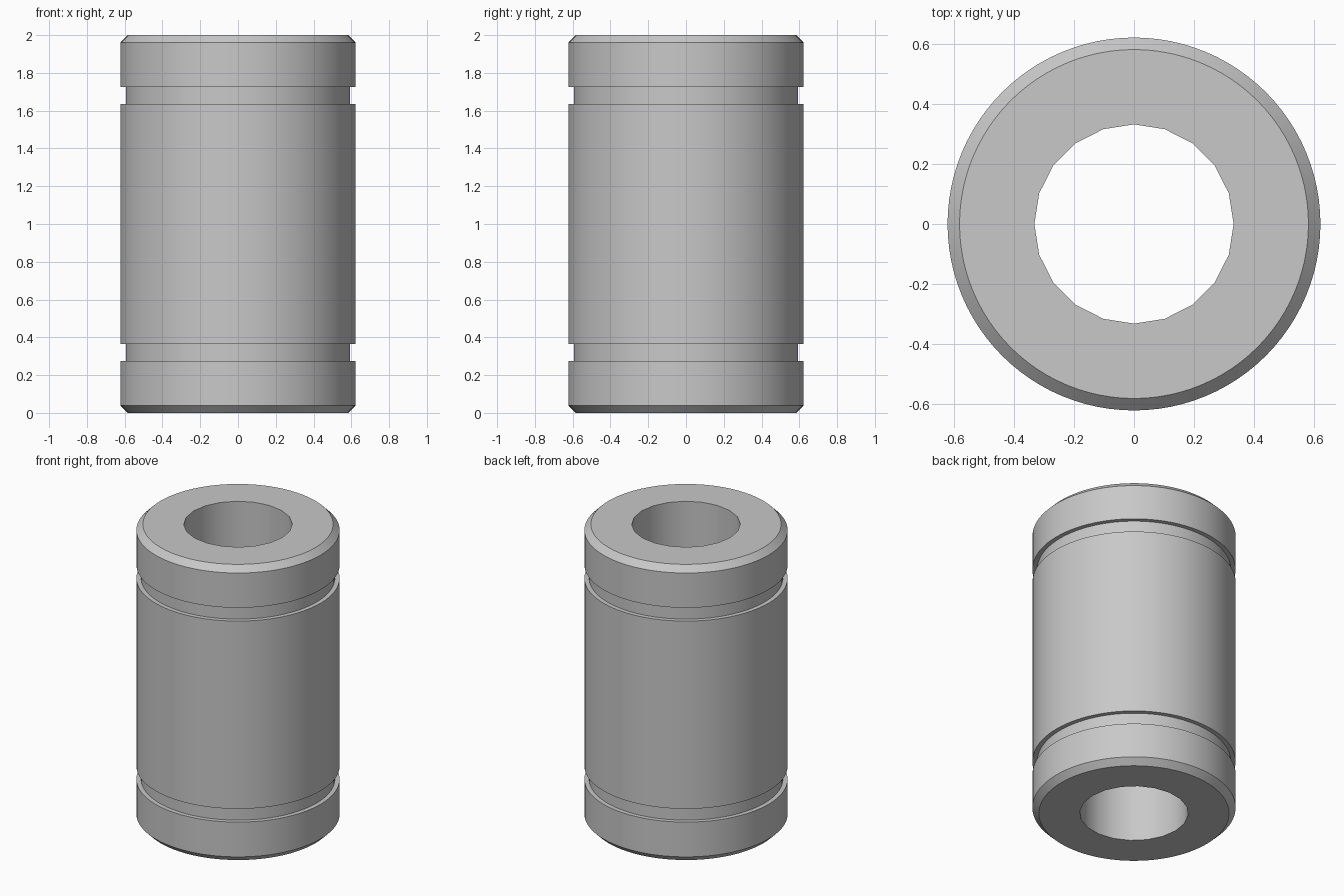
import bpy
import bmesh
from math import cos, sin, pi

cube = bpy.data.objects.get("Cube")
if cube:
    bpy.data.objects.remove(cube, do_unlink=True)

HEIGHT = 2.0
BODY_R, GROOVE_R, END_R, BORE_R = 0.623, 0.594, 0.583, 0.333

# One plain grey steel
steel = bpy.data.materials.new("grey_steel")
steel.use_nodes = True
colour = (0.58, 0.58, 0.58, 1.0)
steel.diffuse_color = colour
steel.node_tree.nodes["Principled BSDF"].inputs["Base Color"].default_value = colour

bm = bmesh.new()


def ring(radius, z, sides):
    """Closed loop of edges around the z axis."""
    verts = [bm.verts.new((radius * cos(2 * pi * i / sides),
                           radius * sin(2 * pi * i / sides), z))
             for i in range(sides)]
    edges = [bm.edges.new((verts[i - 1], verts[i])) for i in range(sides)]
    return verts, edges


def wall(a, b):
    """Quads between two rings of equal size."""
    for i in range(len(a)):
        bm.faces.new((a[i - 1], a[i], b[i], b[i - 1]))


# Outer wall: chamfer, collar and groove, mirrored to the upper half
half = [(END_R, 0.0), (BODY_R, 0.04), (BODY_R, 0.275),
        (GROOVE_R, 0.275), (GROOVE_R, 0.365), (BODY_R, 0.365)]
profile = half + [(r, HEIGHT - z) for r, z in reversed(half)]
outer = [ring(r, z, 96) for r, z in profile]
for low, high in zip(outer, outer[1:]):
    wall(low[0], high[0])

# Bore
bore = [ring(BORE_R, z, 20) for z in (0.0, HEIGHT)]
wall(bore[0][0], bore[1][0])

# Flat annular ends
for rim, hole in ((outer[0], bore[0]), (outer[-1], bore[1])):
    bmesh.ops.triangle_fill(bm, edges=rim[1] + hole[1], use_beauty=True)

bmesh.ops.recalc_face_normals(bm, faces=bm.faces[:])
mesh = bpy.data.meshes.new("bearing_sleeve")
bm.to_mesh(mesh)
bm.free()
mesh.materials.append(steel)

sleeve = bpy.data.objects.new("bearing_sleeve", mesh)
bpy.context.collection.objects.link(sleeve)
bpy.ops.object.select_all(action='DESELECT')
sleeve.select_set(True)
bpy.context.view_layer.objects.active = sleeve
bpy.ops.object.shade_smooth_by_angle(angle=pi / 6)
